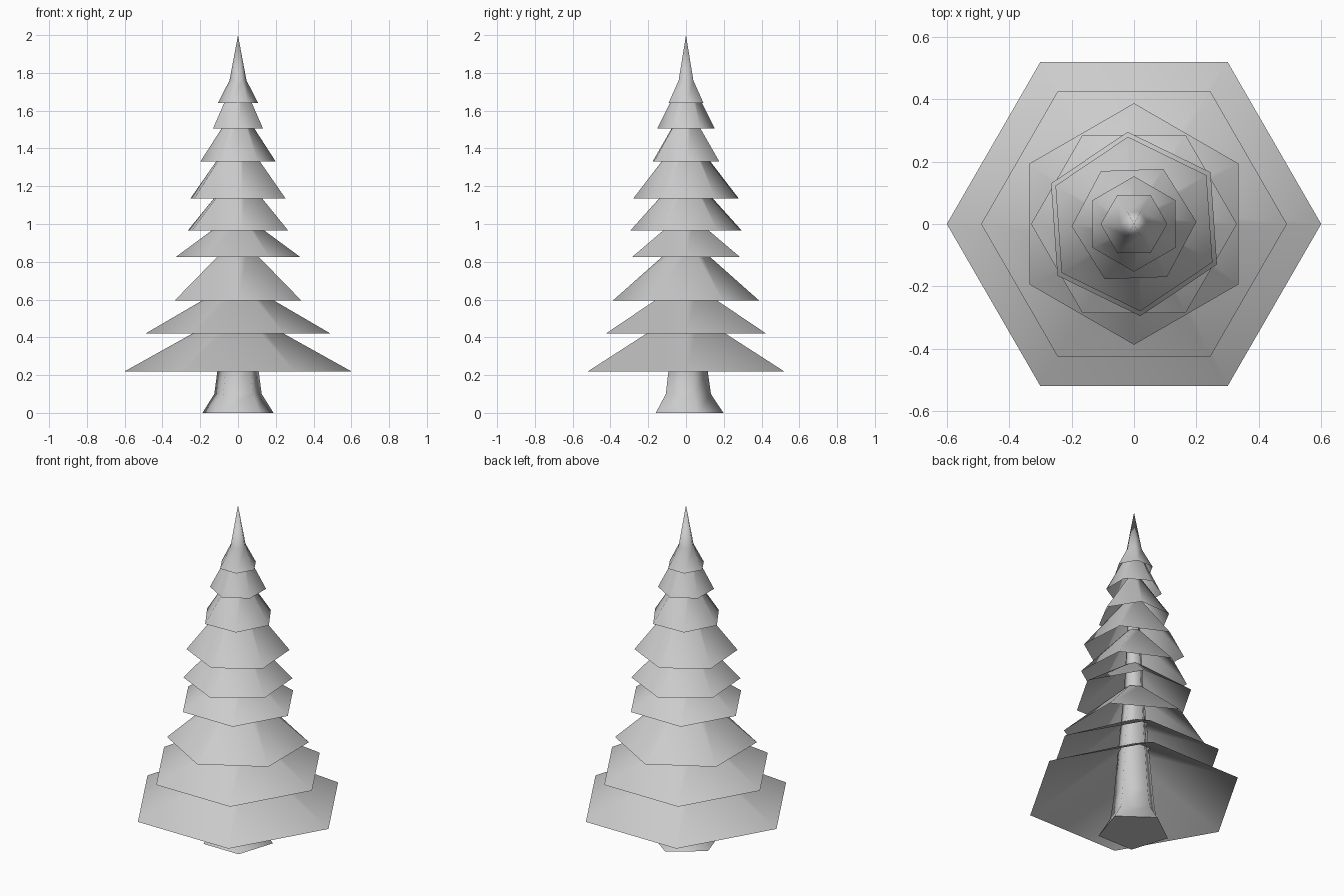
import bpy, bmesh, math

cube = bpy.data.objects.get("Cube")
if cube:
    bpy.data.objects.remove(cube, do_unlink=True)

grey = bpy.data.materials.new("light_grey")
grey.use_nodes = True
colour = (0.6, 0.6, 0.6, 1)
grey.diffuse_color = colour
grey.node_tree.nodes["Principled BSDF"].inputs["Base Color"].default_value = colour


def lathe(name, profile, sides, turn, close_bottom=False):
    """Loft regular polygons through (radius, height) points; radius 0 makes a tip."""
    bm = bmesh.new()
    rings = []
    for radius, z in profile:
        if radius == 0:
            rings.append([bm.verts.new((0, 0, z))] * sides)
            continue
        angles = [math.radians(turn) + math.tau * i / sides for i in range(sides)]
        rings.append([bm.verts.new((radius * math.cos(a), radius * math.sin(a), z))
                      for a in angles])
    for low, high in zip(rings, rings[1:]):
        for i in range(sides):
            j = (i + 1) % sides
            corners = [low[i], low[j], high[j], high[i]]
            bm.faces.new(list(dict.fromkeys(corners)))
    if close_bottom:
        bm.faces.new(rings[0][::-1])
    mesh = bpy.data.meshes.new(name)
    bm.to_mesh(mesh)
    bm.free()
    mesh.materials.append(grey)
    obj = bpy.data.objects.new(name, mesh)
    bpy.context.collection.objects.link(obj)
    for face in mesh.polygons:
        face.use_smooth = len(face.vertices) < 5
    return obj


# Five-sided trunk with a flared foot, tapering up inside the branches
lathe("trunk", [(0.198, 0), (0.132, 0.1), (0.115, 0.22), (0.055, 0.9), (0.02, 1.6)],
      5, 90, close_bottom=True)

# Open skirts of branches: rim radius, rim height, turn, radius and height higher up
tiers = [
    (0.6, 0.22, 0, 0.25, 0.415),
    (0.49, 0.42, 0, 0.19, 0.595),
    (0.387, 0.595, 30, 0.128, 0.825),
    (0.33, 0.825, 0, 0.14, 0.965),
    (0.296, 0.965, 34, 0.147, 1.13),
    (0.28, 1.135, 34, 0.13, 1.33),
    (0.2, 1.33, 2, 0.087, 1.505),
    (0.153, 1.505, 30, 0.085, 1.64),
]
for number, (rim, z, turn, upper, upper_z) in enumerate(tiers, 1):
    # Carry the straight slope on until it meets the trunk
    top = 0.1 - 0.06 * min(z, 1.1)
    top_z = z + (upper_z - z) * (rim - top) / (rim - upper)
    lathe(f"branch_tier_{number}", [(rim, z), (top, top_z)], 6, turn)

# Pointed crown
lathe("crown", [(0.107, 1.64), (0.045, 1.76), (0, 2)], 6, 0)
